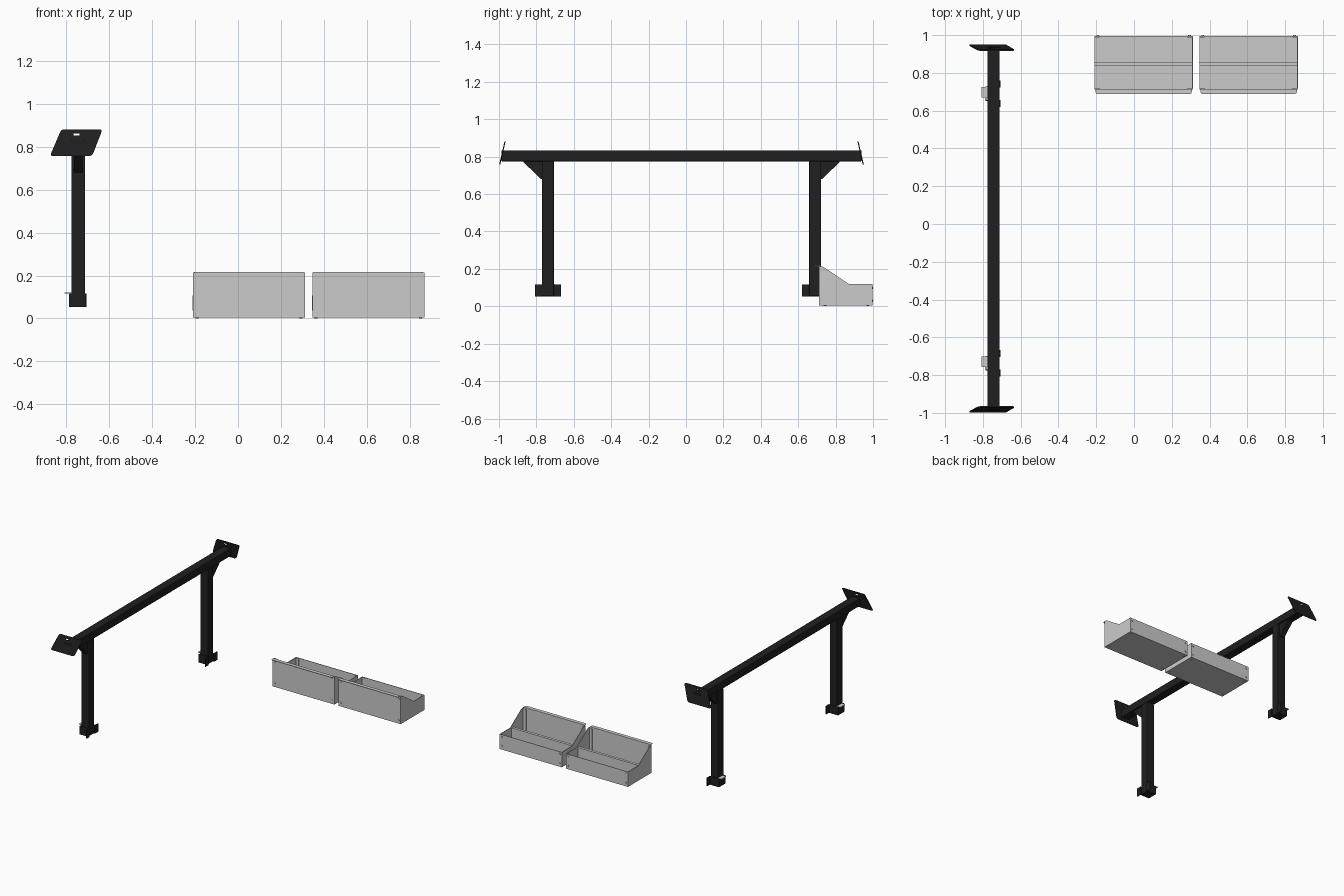
import bpy, bmesh
from math import cos, sin, pi, radians
from mathutils import Vector, Matrix

if "Cube" in bpy.data.objects:
    bpy.data.objects.remove(bpy.data.objects["Cube"])

black = bpy.data.materials.new("black_paint")
black.diffuse_color = (0.014, 0.014, 0.014, 1)
black.use_nodes = True
black.node_tree.nodes["Principled BSDF"].inputs["Base Color"].default_value = black.diffuse_color


def finish(name, bm, mat=None, bevel=0):
    bmesh.ops.recalc_face_normals(bm, faces=bm.faces)
    me = bpy.data.meshes.new(name)
    bm.to_mesh(me)
    bm.free()
    ob = bpy.data.objects.new(name, me)
    bpy.context.collection.objects.link(ob)
    if mat:
        me.materials.append(mat)
    if bevel:
        m = ob.modifiers.new("bevel", 'BEVEL')
        m.width, m.segments = bevel, 2
    return ob


def box(name, x, y, z, mat=None, bevel=0):
    """Box from (min, max) pairs."""
    bm = bmesh.new()
    bmesh.ops.create_cube(bm, size=1)
    for v in bm.verts:
        v.co = [(a + b) / 2 + c * (b - a) for (a, b), c in zip((x, y, z), v.co)]
    return finish(name, bm, mat, bevel)


def prism(name, loops, to3d, depth, mat=None):
    """Flat profile (later loops are holes) mapped to 3D and extruded by depth."""
    bm = bmesh.new()
    for loop in loops:
        vs = [bm.verts.new(to3d(*p)) for p in loop]
        for i, v in enumerate(vs):
            bm.edges.new((v, vs[i - 1]))
    bmesh.ops.triangle_fill(bm, edges=bm.edges[:], use_beauty=True)
    bmesh.ops.dissolve_limit(bm, angle_limit=0.01, verts=bm.verts[:], edges=bm.edges[:])
    ext = bmesh.ops.extrude_face_region(bm, geom=bm.faces[:], use_keep_orig=True)
    bmesh.ops.translate(bm, vec=Vector(depth),
                        verts=[g for g in ext["geom"] if isinstance(g, bmesh.types.BMVert)])
    return finish(name, bm, mat)


def rounded(points, r, n=4):
    """Round every corner of a 2D polygon."""
    out = []
    pts = [Vector(p) for p in points]
    for i, p in enumerate(pts):
        a = p + (pts[i - 1] - p).normalized() * r
        b = p + (pts[(i + 1) % len(pts)] - p).normalized() * r
        for k in range(n + 1):
            t = k / n
            out.append(tuple(a * (1 - t) ** 2 + p * 2 * t * (1 - t) + b * t * t))
    return out


def rivets(name, spots, axis):
    """Small flat rivet heads in one object."""
    bm = bmesh.new()
    rot = Matrix.Rotation(radians(90), 4, 'X') if axis == 'Y' else Matrix()
    for s in spots:
        bmesh.ops.create_cone(bm, cap_ends=True, segments=12, radius1=0.007, radius2=0.007,
                              depth=0.008, matrix=Matrix.Translation(s) @ rot)
    return finish(name, bm)


# ---------- steel frame ----------
CX, CY, H = -0.744, -0.024, 0.032
box("top_beam", (CX - H, CX + H), (CY - 0.962, CY + 0.962), (0.775, 0.834), black, 0.004)

for s, end in ((-1, "front"), (1, "back")):
    py = CY + s * 0.714

    box(end + "_post", (CX - H, CX + H), (py - H, py + H), (0.055, 0.776), black, 0.004)

    # triangular brace on the outer side of the post
    o = py + s * (H - 0.002)
    prism(end + "_brace", [[(0, 0.777), (0.1, 0.777), (0.1, 0.77), (0.008, 0.68), (0, 0.68)]],
          lambda a, z: (CX - 0.02, o + s * a, z), (0.04, 0, 0), black)

    # leaning end plate with a slot
    outline = rounded([(-0.876, 0.757), (-0.679, 0.757), (-0.631, 0.88), (-0.823, 0.88)], 0.014)
    slot = rounded([(-0.767, 0.852), (-0.738, 0.852), (-0.738, 0.862), (-0.767, 0.862)], 0.004, 3)
    prism(end + "_end_plate", [outline, slot],
          lambda x, z: (x, CY + s * (0.975 - (z - 0.757) * 0.23), z), (0, -s * 0.006, 0), black)

    # hat-shaped foot bracket wrapped around the post
    t, w, f = 0.005, 0.038, 0.07
    xo, xf = -0.787, -0.706
    hat = [(xo, -w), (xf - t, -w), (xf - t, -f), (xf, -f), (xf, -w + t), (xo + t, -w + t),
           (xo + t, w - t), (xf, w - t), (xf, f), (xf - t, f), (xf - t, w), (xo, w)]
    prism(end + "_foot_bracket", [hat], lambda x, y: (x, py + y, 0.053), (0, 0, 0.063), black)
    box(end + "_bracket_tab", (-0.807, CX - H), (py + 0.008 - 0.028, py + 0.008 + 0.028),
        (0.116, 0.12))

# ---------- sheet metal bins ----------
T = 0.004
Y0, Y1, Z0 = 0.712, 0.996, 0.004
HW = 0.261
side = [(Y0, Z0), (Y1, Z0), (Y1, 0.118), (0.872, 0.118), (0.742, 0.206), (0.73, 0.212), (Y0, 0.212)]

for cx, tag in ((0.051, "left_bin"), (0.607, "right_bin")):
    xa, xb = cx - HW, cx + HW
    box(tag + "_floor", (xa, xb), (Y0, Y1), (Z0, Z0 + T))
    box(tag + "_tall_wall", (xa, xb), (Y0, Y0 + T), (Z0, 0.213))
    box(tag + "_low_wall", (xa, xb), (Y1 - T, Y1), (Z0, 0.118))
    for x, d, e in ((xa, 1, "left"), (xb, -1, "right")):
        prism(f"{tag}_{e}_side", [side], lambda y, z: (x, y, z), (d * T, 0, 0))
        # folded corner tabs and divider tab through the side
        xs = sorted((x, x + d * 0.028))
        box(f"{tag}_{e}_tall_tab", xs, (Y0 + T, Y0 + 2 * T), (Z0 + T, 0.205))
        box(f"{tag}_{e}_low_tab", xs, (Y1 - 2 * T, Y1 - T), (Z0 + T, 0.113))
        box(f"{tag}_{e}_divider_tab", sorted((x - d * 0.001, x + d * T)),
            (0.854, 0.857), (0.037, 0.107))

    # hanging lip with rounded outer corners
    prism(tag + "_lip", [[(xa + 0.006, Y0 + T), (xa + 0.006, 0.70), (xa + 0.009, 0.691),
                          (xa + 0.018, 0.688), (xb - 0.018, 0.688), (xb - 0.009, 0.691),
                          (xb - 0.006, 0.70), (xb - 0.006, Y0 + T)]],
          lambda x, y: (x, y, 0.213), (0, 0, T))

    # divider with a folded top edge
    box(tag + "_divider", (xa + T, xb - T), (0.853, 0.857), (Z0 + T, 0.112))
    box(tag + "_divider_fold", (xa + T, xb - T), (0.836, 0.857), (0.109, 0.112))

    rx = (xa + 0.018, xb - 0.018)
    rivets(tag + "_tall_wall_rivets", [(x, Y0 + 0.002, z) for x in rx for z in (0.03, 0.193)], 'Y')
    rivets(tag + "_low_wall_rivets", [(x, Y1, z) for x in rx for z in (0.03, 0.1)], 'Y')
    rivets(tag + "_floor_rivets", [(x, y, 0.0045) for x in rx for y in (0.743, 0.972)], 'Z')
